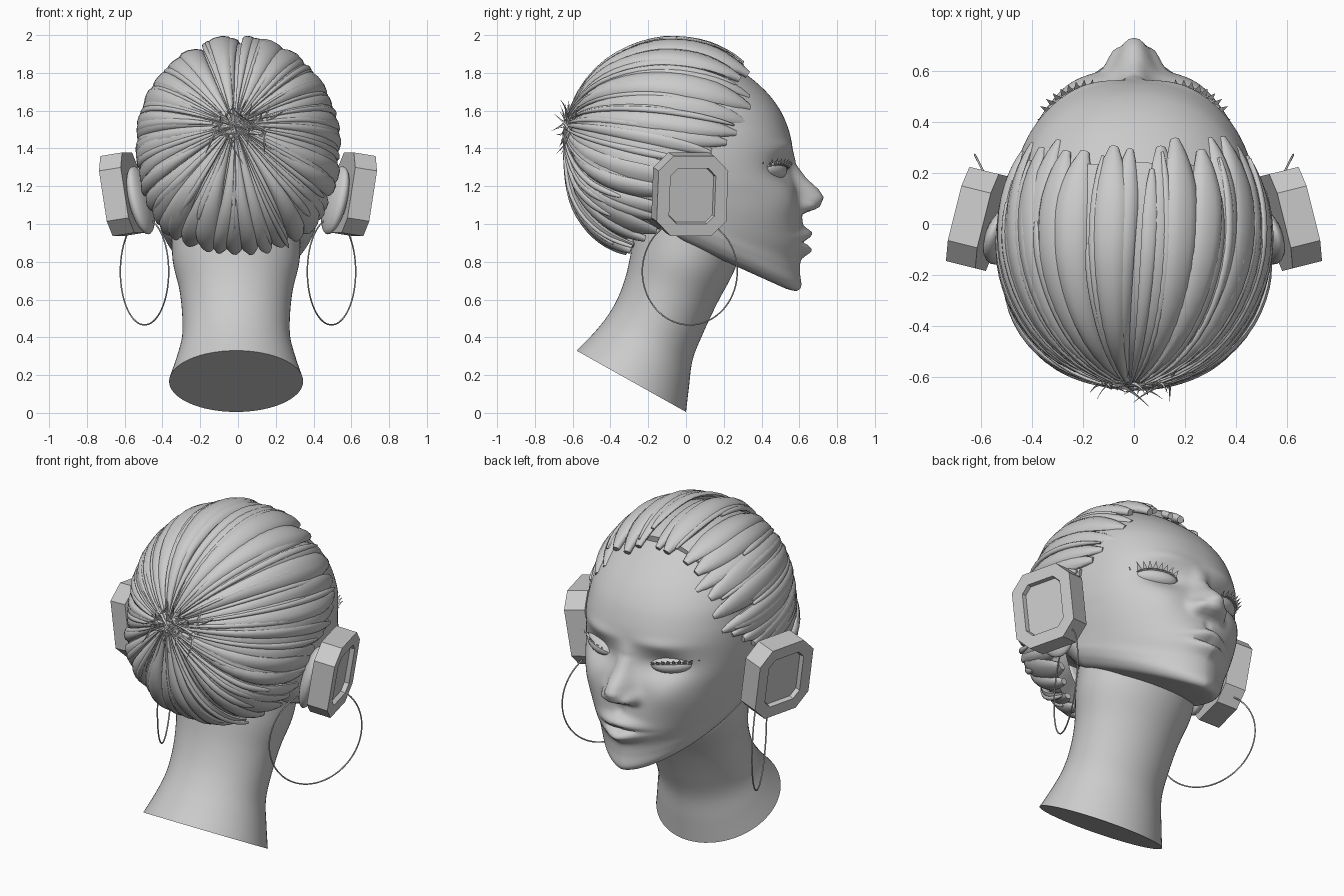
import bpy, bmesh, math, random
from math import sin, cos, pi, exp, radians
from mathutils import Vector, Matrix, Euler

if "Cube" in bpy.data.objects:
    bpy.data.objects.remove(bpy.data.objects["Cube"])

random.seed(4)


def make(name, bm, angle=40, mirror=False):
    bmesh.ops.recalc_face_normals(bm, faces=bm.faces[:])
    me = bpy.data.meshes.new(name)
    bm.to_mesh(me)
    bm.free()
    ob = bpy.data.objects.new(name, me)
    bpy.context.collection.objects.link(ob)
    if angle:
        me.shade_smooth()
        me.set_sharp_from_angle(angle=radians(angle))
    if mirror:
        ob.modifiers.new("mirror", 'MIRROR').use_mirror_merge = False
    return ob


def loft(bm, rings, cap_start=True, cap_end=True):
    vs = [[bm.verts.new(p) for p in r] for r in rings]
    n = len(vs[0])
    for a, b in zip(vs, vs[1:]):
        for i in range(n):
            bm.faces.new((a[i], a[(i + 1) % n], b[(i + 1) % n], b[i]))
    if cap_start:
        bm.faces.new(vs[0])
    if cap_end:
        bm.faces.new(vs[-1])


def spline(rows, steps):
    out = []
    for i in range(len(rows) - 1):
        p = [rows[max(0, min(len(rows) - 1, i + k))] for k in (-1, 0, 1, 2)]
        for s in range(steps):
            t = s / steps
            out.append([0.5 * (2 * b + (c - a) * t + (2 * a - 5 * b + 4 * c - d) * t * t
                               + (3 * b - a - 3 * c + d) * t ** 3) for a, b, c, d in zip(*p)])
    return out + [list(rows[-1])]


def lerp_table(tab, z):
    if z <= tab[0][0] or z >= tab[-1][0]:
        return 0
    for (a, u), (b, v) in zip(tab, tab[1:]):
        if z <= b:
            t = (z - a) / (b - a)
            t = t * t * (3 - 2 * t) if u == 0 or v == 0 else t
            return u + (v - u) * t


# Head: tilted rings (height, front, back, half width, roundness, tilt)
HEAD = [(.648, .53, -.06, .26, 1.65, .45), (.662, .585, -.16, .34, 1.65, .45),
        (.70, .61, -.25, .385, 1.68, .45), (.76, .604, -.3, .41, 1.75, .42),
        (.82, .605, -.35, .42, 1.82, .38), (.90, .62, -.42, .43, 1.95, .32),
        (1.0, .62, -.47, .445, 2.1, .24), (1.1, .61, -.53, .46, 2.2, .16),
        (1.2, .59, -.57, .475, 2.3, .1), (1.32, .565, -.59, .485, 2.35, .04),
        (1.42, .56, -.59, .485, 2.35, 0), (1.5, .543, -.58, .48, 2.3, 0),
        (1.6, .5, -.54, .465, 2.2, 0), (1.7, .425, -.48, .42, 2.1, 0),
        (1.8, .31, -.4, .35, 2, 0), (1.88, .19, -.3, .25, 2, 0),
        (1.92, .09, -.16, .13, 2, 0), (1.93, .01, -.02, .015, 2, 0)]
NOSE = [(1.045, 0), (1.095, .10), (1.14, .128), (1.18, .112), (1.24, .06), (1.32, .018), (1.42, 0)]


def g(x, z, x0, z0, sx, sz):
    return exp(-((x - x0) / sx) ** 2 - ((z - z0) / sz) ** 2)


def face_shape(x, z):
    x = abs(x)
    w = .048 + .032 * max(0, min(1, (1.28 - z) / .16))
    d = lerp_table(NOSE, z) * exp(-(x / w) ** 2.6)
    d += .04 * g(x, z, .085, 1.10, .03, .032)                                # nostril wings
    d += .048 * g(x, z, 0, .95 - .14 * x, .115, .032) + .048 * g(x, z, 0, .86 + .15 * x, .1, .032)
    d -= .02 * g(x, z, 0, .905, .12, .01) + .012 * g(x, z, 0, 1.01, .02, .03)
    d -= .05 * g(x, z, .21, 1.285, .12, .065)                                # eye socket
    d += .012 * g(x, z, .2, 1.41, .13, .035) + .02 * g(x, z, .27, 1.12, .11, .1)
    return d


rings = []
for zr, f, b, w, p, s in spline(HEAD, 8):
    ring = []
    for i in range(128):
        t = 2 * pi * i / 128
        t -= .4 * sin(t)
        c, sn = cos(t), sin(t)
        y = (f if c > 0 else -b) * math.copysign(abs(c) ** (2 / p), c)
        x = w * math.copysign(abs(sn) ** (2 / p), sn)
        z = zr - s * (y - .55)
        if c > .1:
            y += face_shape(x, z) * min(1, (c - .1) * 3)
        ring.append((x, y, z))
    rings.append(ring)
bm = bmesh.new()
loft(bm, rings)
make("head", bm, 60)

# Neck: slanted rings (front y, z, back y, z, half width)
NECK = [(0, .005, -.58, .33, .355), (.015, .13, -.5, .41, .32), (.035, .28, -.425, .5, .288),
        (.09, .42, -.365, .6, .285), (.165, .58, -.32, .72, .3), (.25, .74, -.29, .86, .335),
        (.3, .88, -.27, 1.0, .34)]
bm = bmesh.new()
loft(bm, [[(w * sin(a) - .01, (fy + by) / 2 + (fy - by) / 2 * cos(a), (fz + bz) / 2 + (fz - bz) / 2 * cos(a))
           for a in [2 * pi * k / 64 for k in range(64)]] for fy, fz, by, bz, w in spline(NECK, 6)])
make("neck", bm)

# Hair volume that all strands follow, boxier in its lower half
C = Vector((0, -.035, 1.42))


def on_skull(d, scale=1):
    d = d.normalized()
    rz, p = (.57, 2) if d.z > 0 else (.64, 2 + .4 * min(1, -d.z * 3))
    return C + d * scale / (abs(d.x / .535) ** p + abs(d.y / .615) ** p + abs(d.z / rz) ** p) ** (1 / p)


KNOT = (Vector((-.02, -.64, 1.52)) - C).normalized()
side = [(0, .31, 1.83), (.13, .31, 1.82), (.27, .31, 1.75), (.38, .33, 1.62), (.43, .33, 1.52),
        (.49, .2, 1.4), (.53, 0, 1.28), (.53, -.1, 1.12), (.47, -.14, 1.0), (.37, -.2, .9),
        (.22, -.29, .85), (0, -.33, .84)]
loop = [Vector(p) for p in side] + [Vector((-x, y, z)) for x, y, z in side[-2:0:-1]]
cum = [0]
for a, b in zip(loop, loop[1:] + loop[:1]):
    cum.append(cum[-1] + (b - a).length)


def hairline(u):
    d = (u % 1) * cum[-1]
    for i in range(len(loop)):
        if d <= cum[i + 1]:
            t = (d - cum[i]) / (cum[i + 1] - cum[i])
            return (loop[i].lerp(loop[(i + 1) % len(loop)], t) - C).normalized()
    return (loop[0] - C).normalized()


# Hair cap under the strands
bm = bmesh.new()
ends = [hairline(k / 72) for k in range(72)]
loft(bm, [[on_skull(KNOT.slerp(e, .02 + .9 * j / 16), .955 - (.02 * j / 16)) for e in ends] for j in range(17)]
     + [[on_skull(KNOT.slerp(e, .95), .8) for e in ends]], True, False)
make("hair_cap", bm)


def strand(bm, u, half, height, scale, start=0.0, reach=1.0, n=18):
    e = hairline(u)
    ang = KNOT.angle(e)
    roll = random.uniform(-.3, .3)
    sway = random.uniform(-.05, .05)
    drop = .012 + .045 * max(0, e.z)
    axis = KNOT.cross(e).normalized()
    ts = [start + (reach - start) * (1 - (1 - j / n) ** 1.35) for j in range(n + 1)]
    pts = []
    for t in ts:
        d = KNOT.slerp(e, t) + axis * sway * sin(pi * min(1, t))
        pts.append(on_skull(d, scale - drop * max(0, (t - .6) / .4)))
    out = []
    for j, p in enumerate(pts):
        tan = (pts[min(j + 1, n)] - pts[max(j - 1, 0)]).normalized()
        nor = (p - C).normalized()
        sd = tan.cross(nor).normalized()
        nor = sd.cross(tan)
        s2, n2 = sd * cos(roll) + nor * sin(roll), nor * cos(roll) - sd * sin(roll)
        tip = max(.1, min(1, (1 - j / n) / .3)) ** .5
        a = half * max(.14, sin(ang * ts[j])) * tip
        h = height * (.45 + .55 * tip) * max(.4, min(1, sin(ang * ts[j]) * 1.6))
        out.append([p + s2 * a * cos(q) + n2 * h * sin(q) for q in [2 * pi * k / 10 for k in range(10)]])
    loft(bm, out)


# Broad swept-back locks and finer ones on top
bm = bmesh.new()
for k in range(42):
    strand(bm, (k + random.uniform(-.25, .25)) / 42, random.uniform(.052, .078), random.uniform(.022, .034),
           random.uniform(.955, .975), 0, random.uniform(.97, 1.03))
for k in range(45):
    strand(bm, random.random(), random.uniform(.016, .035), .014, random.uniform(.98, .998),
           random.uniform(0, .1), random.uniform(.6, .98))
make("hair_locks", bm, 50)

# Loose ends around the knot
bm = bmesh.new()
base = on_skull(KNOT)
right = Vector((1, 0, 0))
up = KNOT.cross(right).normalized()
for k in range(30):
    a = random.uniform(0, 2 * pi)
    d = right * cos(a) + up * sin(a)
    o = right * random.uniform(-.1, .2) + up * random.uniform(-.06, .06)
    L, lift, r = random.uniform(.07, .19), random.uniform(.0, .08), random.uniform(.006, .014)
    rs = []
    for j in range(6):
        t = j / 5
        p = on_skull(base + o + d * L * t - C, .99) + KNOT * lift * t * t
        sd, rr = d.cross(KNOT), r * (1 - .93 * t)
        rs.append([p + sd * rr * cos(q) + KNOT * rr * sin(q) for q in (0, pi / 2, pi, 3 * pi / 2)])
    loft(bm, rs)
make("loose_hair_ends", bm)

# Eyes with closed lids
EYE = Matrix.Translation((.232, .455, 1.287)) @ Euler((0, radians(-4), radians(-29))).to_matrix().to_4x4()
bm = bmesh.new()
bmesh.ops.create_uvsphere(bm, u_segments=32, v_segments=16, radius=1, matrix=EYE @ Matrix.Diagonal((.12, .065, .052, 1)))
make("eyelids", bm, mirror=True)

# Eyelashes: a thin lid band and a fan of spikes
bm = bmesh.new()
band = []
for k in range(19):
    u = -1 + 2 * k / 18
    q = math.sqrt(max(0, 1 - u * u))
    p = Vector((u * .122, q * .06 + .004, q * .026))
    band.append([EYE @ (p + Vector(v)) for v in ((0, -.006, -.004), (0, .008, 0), (0, -.006, .005))])
    if 2 <= k and k % 2 == 0:
        d = Vector((u * .7, .65, .75)).normalized()
        L = .035 + .02 * (u + 1) / 2
        for b in (-.25, .25):
            bm.faces.new([bm.verts.new(EYE @ (p + Vector(v))) for v in
                          ((-.013, 0, b * .02), (.013, 0, b * .02), d * L)])
loft(bm, band)
make("eyelashes", bm, mirror=True)

# Ears, mostly behind the ornaments
bm = bmesh.new()
M = Matrix.Translation((.515, -.045, 1.125)) @ Euler((0, radians(14), radians(22))).to_matrix().to_4x4()
bmesh.ops.create_uvsphere(bm, u_segments=24, v_segments=16, radius=1, matrix=M @ Matrix.Diagonal((.05, .12, .185, 1)))
make("ears", bm, mirror=True)

# Octagonal ear ornaments with a recessed face
bm = bmesh.new()
M = Matrix.Translation((.612, .02, 1.157)) @ Euler((0, radians(9), radians(14))).to_matrix().to_4x4()
W, H, K = .19, .215, .08
octagon = [(W, H - K), (W - K, H), (K - W, H), (-W, H - K), (-W, K - H), (K - W, -H), (W - K, -H), (W, K - H)]
loft(bm, [[M @ Vector((x, y, z)) for y, z in octagon] for x in (-.06, .06)])
bmesh.ops.recalc_face_normals(bm, faces=bm.faces[:])
bm.faces.ensure_lookup_table()
outer = bm.faces[-1]
bmesh.ops.inset_region(bm, faces=[outer], thickness=.072)
bmesh.ops.inset_region(bm, faces=[outer], thickness=.006, depth=-.025)
make("ear_ornaments", bm, 0, mirror=True)

# Thin hoops below
for s, label in ((1, "right"), (-1, "left")):
    bpy.ops.mesh.primitive_torus_add(major_segments=72, minor_segments=8, major_radius=.282, minor_radius=.004,
                                     location=(s * .495, .02, .748), rotation=(0, pi / 2, -s * radians(27)))
    bpy.context.object.name = label + "_hoop"
    bpy.context.object.data.shade_smooth()
